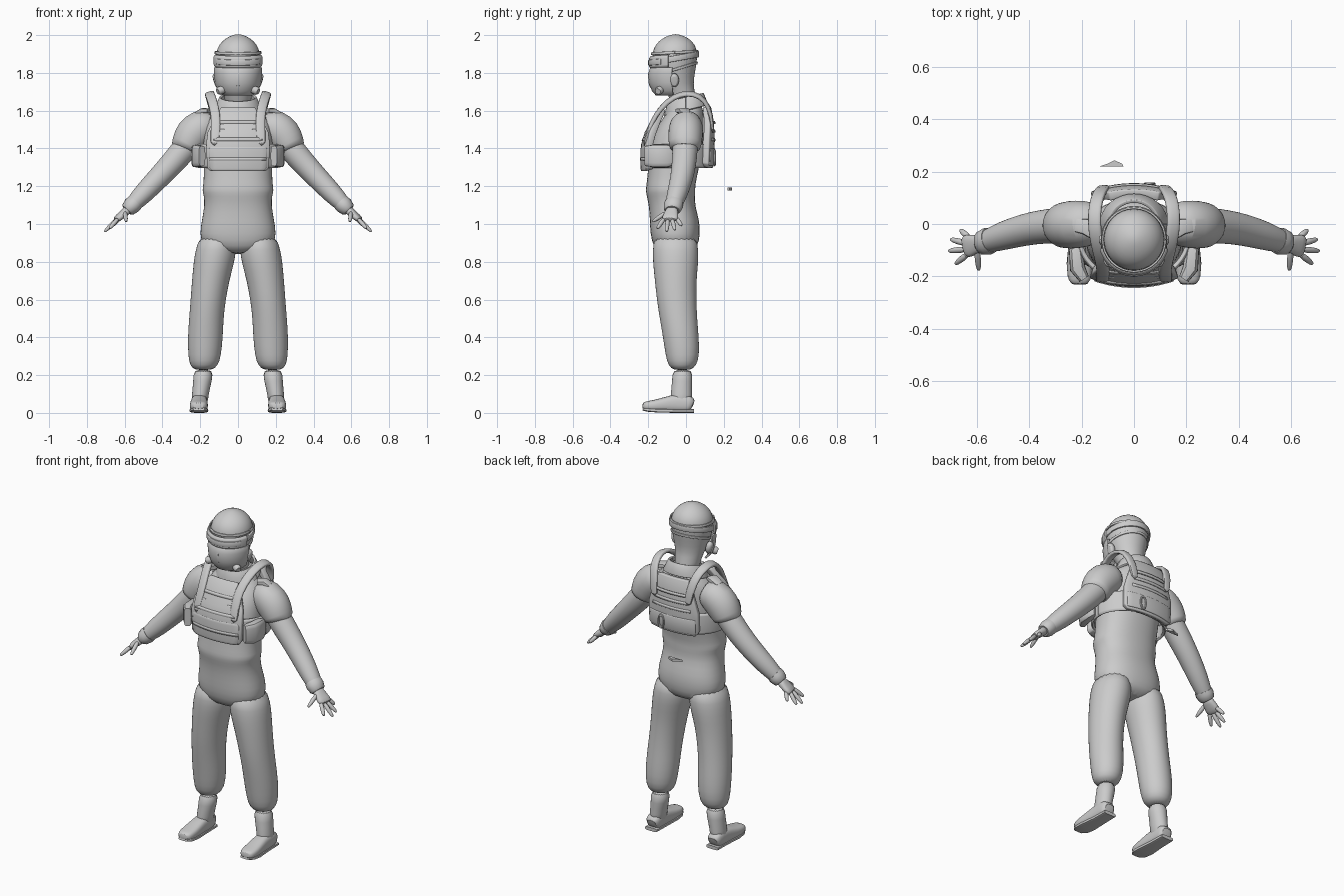
import bpy, math
from mathutils import Vector

grey = bpy.data.materials.new("plain_grey")
grey.diffuse_color = (0.6, 0.6, 0.6, 1)


def make(name, verts, faces, mirror=False, subsurf=0, thick=0, bevel=0):
    me = bpy.data.meshes.new(name)
    me.from_pydata([tuple(v) for v in verts], [], faces)
    me.materials.append(grey)
    ob = bpy.data.objects.new(name, me)
    bpy.context.collection.objects.link(ob)
    if thick:
        m = ob.modifiers.new("thickness", 'SOLIDIFY')
        m.thickness, m.offset = thick, 0
    if bevel:
        m = ob.modifiers.new("bevel", 'BEVEL')
        m.width, m.segments = bevel, 2
    if subsurf:
        ob.modifiers.new("smooth", 'SUBSURF').levels = subsurf
        ob.modifiers["smooth"].render_levels = subsurf
    if mirror:
        m = ob.modifiers.new("mirror", 'MIRROR')
        m.use_clip = False
        m.use_mirror_merge = False
    return ob


def unit_ring(n, p):
    """Rounded-square cross-section; p = 2 is an ellipse."""
    out = []
    for i in range(n):
        a = 2 * math.pi * i / n
        c, s = math.cos(a), math.sin(a)
        out.append((math.copysign(abs(c) ** (2 / p), c), math.copysign(abs(s) ** (2 / p), s)))
    return out


def skin(name, rings, **kw):
    n = len(rings[0])
    verts = [v for r in rings for v in r]
    faces = [(k * n + i, k * n + (i + 1) % n, (k + 1) * n + (i + 1) % n, (k + 1) * n + i)
             for k in range(len(rings) - 1) for i in range(n)]
    faces += [tuple(range(n))[::-1], tuple(range(len(verts) - n, len(verts)))]
    return make(name, verts, faces, **kw)


def loft(name, secs, n=20, p=2.0, **kw):
    """Horizontal sections (x, y, z, rx, ry)."""
    rings = [[Vector((x + rx * u, y + ry * v, z)) for u, v in unit_ring(n, p)]
             for x, y, z, rx, ry in secs]
    return skin(name, rings, **kw)


def sweep(name, pts, n=16, p=2.0, side=None, **kw):
    """Sections (x, y, z, side radius, other radius) square to the path."""
    c = [Vector(q[:3]) for q in pts]
    rings = []
    for i, q in enumerate(pts):
        t = (c[min(i + 1, len(c) - 1)] - c[max(i - 1, 0)]).normalized()
        s = Vector(side) if side else t.cross(Vector((0, 0, 1)))
        s = (s - t * s.dot(t)).normalized()
        w = s.cross(t)
        rings.append([c[i] + s * (q[3] * u) + w * (q[4] * v) for u, v in unit_ring(n, p)])
    return skin(name, rings, **kw)


def shell(name, rows, a0=0, a1=360, thick=0.012, tilt=0.0, n=32, bevel=0.003, **kw):
    """Curved wall; rows (z, y, rx, ry), angles in degrees, front = 270."""
    verts, faces = [], []
    for z, cy, rx, ry in rows:
        for i in range(n + 1):
            a = math.radians(a0 + (a1 - a0) * i / n)
            dy = ry * math.sin(a)
            verts.append((rx * math.cos(a), cy + dy, z + tilt * dy))
    for k in range(len(rows) - 1):
        for i in range(n):
            j = k * (n + 1) + i
            faces.append((j, j + 1, j + n + 2, j + n + 1))
    return make(name, verts, faces, thick=thick, bevel=bevel, **kw)


def panel(name, rows, thick, bow=0.03, n=10, bevel=0.006, **kw):
    """Bowed plate; rows (z, half width, y); bow pulls the edges inward."""
    verts, faces = [], []
    for z, w, y in rows:
        for i in range(n + 1):
            u = 2 * i / n - 1
            verts.append((w * u, y - math.copysign(bow, y) * u * u * (w / .165) ** 2, z))
    for k in range(len(rows) - 1):
        for i in range(n):
            j = k * (n + 1) + i
            faces.append((j, j + 1, j + n + 2, j + n + 1))
    return make(name, verts, faces, thick=thick, bevel=bevel, **kw)


# Coverall body and legs
loft("torso", [(0, y, z, rx, ry) for z, y, rx, ry in (
    (.84, -.055, .08, .08), (.88, -.055, .19, .12), (.95, -.057, .205, .133),
    (1.02, -.06, .192, .132), (1.10, -.075, .178, .122), (1.15, -.08, .182, .13),
    (1.18, -.082, .192, .132), (1.21, -.08, .183, .13), (1.3, -.065, .182, .135),
    (1.42, -.05, .187, .145), (1.52, -.03, .18, .125), (1.58, -.005, .15, .1),
    (1.63, .0, .10, .085), (1.67, 0, .07, .065))], n=24, p=2.3, subsurf=1)
loft("trouser_leg", [
    (.11, -.057, .95, .09, .115), (.117, -.055, .86, .11, .122), (.127, -.055, .8, .109, .122),
    (.145, -.055, .7, .1, .111), (.158, -.05, .6, .094, .106), (.168, -.04, .5, .092, .1),
    (.173, -.027, .4, .094, .096), (.177, -.018, .3, .088, .09), (.18, -.02, .25, .075, .075),
    (.183, -.02, .225, .045, .045)], mirror=True, subsurf=1)

# Boots
loft("boot_shaft", [(.205, -.025, .03, .045, .06), (.2, -.025, .1, .044, .056),
                    (.187, -.02, .17, .05, .054), (.183, -.018, .235, .054, .054)],
     mirror=True, subsurf=1)
sweep("boot_foot", [(.205, .038, .038, .035, .03), (.205, .02, .05, .044, .048),
                    (.205, -.05, .052, .043, .05), (.206, -.11, .045, .047, .039),
                    (.208, -.17, .037, .05, .031), (.208, -.215, .036, .044, .025),
                    (.208, -.232, .038, .028, .016)], p=2.8, mirror=True, subsurf=1)
sweep("boot_sole", [(.205, .042, .01, .04, .01), (.205, -.05, .01, .042, .01),
                    (.207, -.15, .012, .05, .01), (.207, -.2, .016, .046, .01),
                    (.207, -.228, .022, .03, .01)], p=4, mirror=True)

# Arms, loose short sleeves and cuffs
sweep("arm", [(.2, 0, 1.5, .065, .07), (.28, -.005, 1.4, .07, .07), (.35, -.01, 1.32, .066, .066),
              (.42, -.022, 1.245, .062, .06), (.5, -.045, 1.162, .056, .056),
              (.555, -.065, 1.105, .046, .044), (.59, -.073, 1.07, .037, .034)],
      mirror=True, subsurf=1)
sweep("short_sleeve", [(.12, .01, 1.54, .07, .065), (.19, .0, 1.52, .092, .098),
                       (.245, -.003, 1.47, .093, .1), (.27, -.005, 1.42, .087, .085),
                       (.283, -.006, 1.39, .083, .077), (.281, -.006, 1.395, .06, .06)],
      n=20, mirror=True, subsurf=1)
sweep("cuff", [(.548, -.062, 1.112, .05, .046), (.562, -.067, 1.098, .052, .047),
               (.582, -.072, 1.078, .046, .04), (.588, -.073, 1.072, .038, .032)], mirror=True)

# Gloved hands
sweep("palm", [(.575, -.072, 1.085, .03, .026), (.6, -.077, 1.06, .036, .022),
               (.63, -.083, 1.035, .045, .02), (.652, -.088, 1.018, .042, .014)],
      p=2.5, mirror=True, subsurf=1)
fingers = {"little": ((.632, -.05, 1.03), (.663, -.022, .99)),
           "ring": ((.645, -.073, 1.022), (.70, -.058, .966)),
           "middle": ((.645, -.097, 1.02), (.708, -.103, .958)),
           "index": ((.638, -.118, 1.025), (.682, -.153, .975)),
           "thumb": ((.598, -.105, 1.06), (.592, -.178, 1.012))}
for key, (a, b) in fingers.items():
    a, b = Vector(a), Vector(b)
    sweep(key + "_finger", [(*a.lerp(b, f), r, r) for f, r in
                            ((-.1, .012), (.45, .013), (.85, .01), (1, .005))],
          n=10, mirror=True, subsurf=1)

# Head, neck and collar
loft("head", [(0, y, z, rx, ry) for z, y, rx, ry in (
    (1.6, -.005, .07, .075), (1.69, -.02, .072, .07), (1.74, -.05, .09, .088),
    (1.82, -.06, .11, .112), (1.88, -.06, .12, .122), (1.93, -.058, .113, .117),
    (1.97, -.056, .085, .09), (1.995, -.055, .045, .048), (2.005, -.055, .01, .01))], subsurf=1)
shell("cap_edge", [(1.9, -.06, .121, .122), (1.915, -.06, .119, .121)], tilt=.05, thick=.008)
shell("collar", [(1.6, .0, .125, .11), (1.64, .0, .105, .098), (1.67, -.002, .092, .088)],
      tilt=.25, thick=.014)

# Goggles and straps
shell("goggle_frame", [(1.835, -.06, .12, .122), (1.845, -.06, .128, .13),
                       (1.885, -.06, .13, .13), (1.897, -.06, .122, .122)], 195, 345, tilt=.08)
shell("goggle_lens", [(1.85, -.06, .134, .136), (1.88, -.06, .134, .136)], 212, 328,
      tilt=.08, thick=.008)
shell("goggle_strap", [(1.86, -.06, .122, .124), (1.892, -.06, .122, .124)], -20, 200,
      tilt=.18, thick=.01)
shell("mask_strap", [(1.81, -.06, .112, .117), (1.825, -.06, .114, .119)], -20, 200,
      tilt=.3, thick=.008)

# Face mask with a central ridge and ear cups
shell("face_mask", [(1.83, -.06, .122, .124), (1.8, -.062, .122, .132), (1.75, -.062, .117, .128),
                    (1.71, -.06, .104, .115), (1.685, -.058, .08, .095)], 185, 355, tilt=.03)
sweep("mask_ridge", [(0, -.183, 1.825, .006, .006), (0, -.195, 1.79, .01, .007),
                     (0, -.19, 1.74, .01, .007), (0, -.17, 1.7, .006, .006)], n=8, side=(1, 0, 0))
sweep("ear_cup", [(.095, -.06, 1.765, .026, .04), (.12, -.062, 1.76, .026, .04),
                  (.13, -.063, 1.757, .018, .03)], n=12, mirror=True, subsurf=1)
sweep("mask_filter", [(.07, -.13, 1.715, .02, .02), (.1, -.145, 1.705, .022, .022),
                      (.108, -.149, 1.702, .016, .016)], n=12, mirror=True)

# Vest plates
panel("front_plate", [(1.285, .145, -.215), (1.3, .16, -.22), (1.42, .165, -.22),
                      (1.48, .158, -.202), (1.55, .125, -.165), (1.61, .088, -.13)], .035)
panel("front_pouch", [(1.28, .135, -.232), (1.295, .15, -.235), (1.395, .155, -.235),
                      (1.41, .145, -.232)], .012)
panel("back_plate", [(1.3, .14, .125), (1.32, .16, .13), (1.44, .16, .135),
                     (1.54, .13, .13), (1.62, .095, .115)], .035)
for i in range(3):
    z = 1.44 + .045 * i
    y = .2235 + .017 - (z - 1.42) * .45
    panel(f"front_webbing_{i}", [(z, .13 - .015 * i, -y), (z + .016, .13 - .015 * i, -y + .007)],
          .008, bow=.02, bevel=0)
    panel(f"back_webbing_{i}", [(z, .125 - .012 * i, .152), (z + .016, .125 - .012 * i, .15)],
          .008, bevel=0)
panel("pouch_flap", [(1.335, .15, -.241), (1.352, .15, -.241)], .006, bevel=0)
panel("back_band", [(1.31, .15, .146), (1.4, .15, .15)], .01)

# Side band around the ribs and side pouches
shell("side_band", [(1.3, -.045, .205, .172), (1.31, -.045, .212, .178),
                    (1.41, -.045, .212, .178), (1.42, -.045, .205, .172)], thick=.016, n=48)
sweep("side_pouch", [(.215, -.07, 1.36, .018, .05), (.222, -.1, 1.36, .026, .06),
                     (.215, -.17, 1.36, .03, .06), (.19, -.21, 1.36, .02, .054)],
      p=4, mirror=True)

# Shoulder straps arching clear of the body
sweep("shoulder_strap", [
    (.125, -.222, 1.41, .026, .01), (.118, -.198, 1.5, .026, .011), (.118, -.16, 1.58, .026, .012),
    (.135, -.1, 1.65, .026, .013), (.15, -.03, 1.69, .026, .013), (.152, .04, 1.692, .026, .013),
    (.142, .1, 1.66, .026, .013), (.122, .135, 1.58, .025, .012), (.11, .142, 1.48, .025, .01)],
    n=12, p=3, side=(1, .0, -.3), mirror=True, subsurf=1)
sweep("strap_pad", [(.15, -.03, 1.6, .03, .012), (.185, -.01, 1.6, .03, .014),
                    (.22, -.005, 1.585, .026, .01)], p=4, n=12, mirror=True)

# Back buckle loop and loose tag behind the waist
bpy.ops.mesh.primitive_torus_add(location=(.06, .152, 1.35), rotation=(math.pi / 2, 0, 0),
                                 major_radius=.026, minor_radius=.006,
                                 major_segments=20, minor_segments=8)
buckle = bpy.context.object
buckle.name = "back_buckle"
buckle.scale = (.7, 1.4, 1)
buckle.data.materials.append(grey)
tag = [(-.13, .22), (-.04, .22), (-.045, .23), (-.075, .243), (-.1, .23)]
skin("loose_tag", [[Vector((x, y, z)) for x, y in tag] for z in (1.178, 1.192)])

# Smooth shading with crisp edges
bpy.ops.object.select_all(action='SELECT')
bpy.context.view_layer.objects.active = buckle
bpy.ops.object.shade_smooth_by_angle(angle=math.radians(40))
